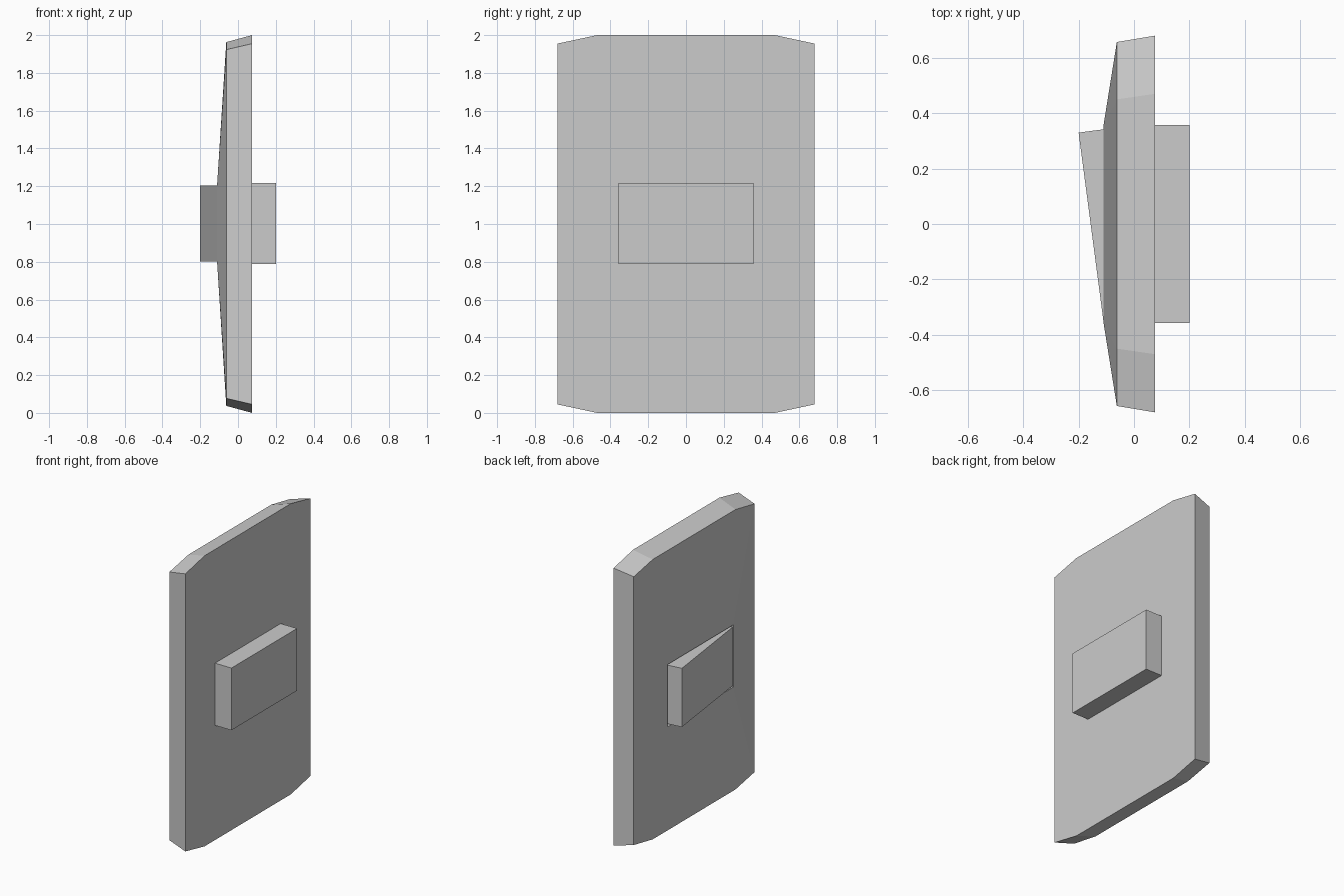
import bpy, bmesh, math
from mathutils import Matrix, Vector

if "Cube" in bpy.data.objects:
    bpy.data.objects.remove(bpy.data.objects["Cube"])


def octagon(bm, x, y_side, y_cut, h_side, h_top):
    """Rectangle with clipped corners, centred on z = 1."""
    quarter = [(y_side, h_side), (y_cut, h_top)]
    pts = quarter + [(-y, h) for y, h in reversed(quarter)]
    pts += [(-y, -h) for y, h in pts]
    return [bm.verts.new((x, y, 1 + h)) for y, h in pts]


def rectangle(bm, x, y, h):
    return [bm.verts.new((x, sy * y, 1.003 + sz * h))
            for sy, sz in ((1, 1), (-1, 1), (-1, -1), (1, -1))]


def bridge_oct_rect(bm, o, r):
    """Connect each octagon side to the nearest rectangle side or corner."""
    for i in range(4):
        a, b, c = o[2 * i], o[2 * i + 1], o[(2 * i + 2) % 8]
        bm.faces.new((a, b, r[i]))
        bm.faces.new((b, c, r[(i + 1) % 4], r[i]))


def bridge(bm, a, b):
    n = len(a)
    for i in range(n):
        j = (i + 1) % n
        bm.faces.new((a[i], a[j], b[j], b[i]))


def finish(name, bm):
    bmesh.ops.recalc_face_normals(bm, faces=bm.faces)
    mesh = bpy.data.meshes.new(name)
    bm.to_mesh(mesh)
    bm.free()
    obj = bpy.data.objects.new(name, mesh)
    bpy.context.collection.objects.link(obj)
    return obj


# door panel: clipped slab, domed back, with a pocket sunk into the back
bm = bmesh.new()
front = octagon(bm, 0.075, 0.68, 0.47, 0.955, 1.0)
back = octagon(bm, -0.062, 0.657, 0.45, 0.923, 0.963)
rim = rectangle(bm, -0.11, 0.357, 0.214)
floor = rectangle(bm, 0.07, 0.357, 0.214)
bridge(bm, front, back)
bridge_oct_rect(bm, back, rim)
bridge(bm, rim, floor)
bm.faces.new(floor)
bm.faces.new(front)
finish("door_panel", bm)

# raised block on the flat side
bm = bmesh.new()
bmesh.ops.create_cube(bm, size=1, matrix=Matrix.Translation((0.1375, 0, 1.003))
                      @ Matrix.Diagonal((0.125, 0.714, 0.428, 1)))
finish("front_block", bm)

# tilted handle slab, swung out of the pocket around its -y end
bm = bmesh.new()
thick, length = 0.14, 0.685
bmesh.ops.create_cube(bm, size=1, matrix=Matrix.Translation((thick / 2, -length / 2, 0))
                      @ Matrix.Diagonal((thick, length, 0.404, 1)))
handle = finish("handle", bm)
handle.location = Vector((-0.2, 0.33, 1.003))
handle.rotation_euler.z = math.radians(7.5)
